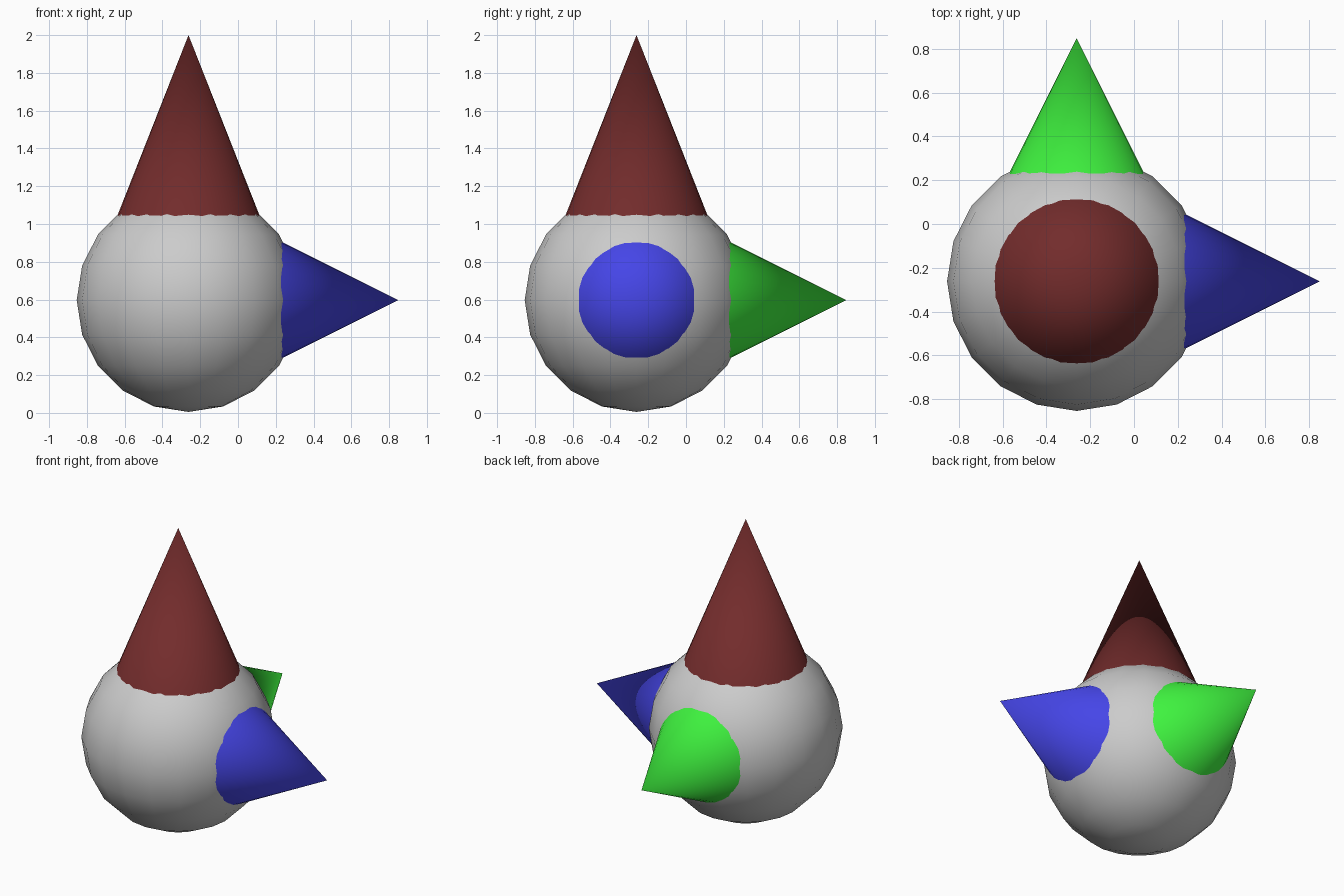
import bpy
from mathutils import Vector
from math import radians

if "Cube" in bpy.data.objects:
    bpy.data.objects.remove(bpy.data.objects["Cube"])

CENTER = Vector((-0.262, -0.262, 0.597))
RADIUS = 0.592


def smooth(obj, angle):
    bpy.context.view_layer.objects.active = obj
    obj.select_set(True)
    bpy.ops.object.shade_smooth_by_angle(angle=radians(angle))


def spike(name, direction, reach, base_at, slope, color):
    """Cone along a direction; its base is sunk into the ball."""
    d = Vector(direction)
    depth = reach - base_at
    bpy.ops.mesh.primitive_cone_add(
        vertices=32, radius1=depth * slope, radius2=0, depth=depth,
        location=CENTER + d * (reach + base_at) / 2,
        rotation=d.to_track_quat('Z', 'Y').to_euler())
    obj = bpy.context.object
    obj.name = name
    mat = bpy.data.materials.new(name + "_color")
    mat.diffuse_color = (*color, 1)
    mat.use_nodes = True
    mat.node_tree.nodes["Principled BSDF"].inputs["Base Color"].default_value = mat.diffuse_color
    obj.data.materials.append(mat)
    smooth(obj, 40)


# Round ball
bpy.ops.mesh.primitive_uv_sphere_add(segments=20, ring_count=10,
                                     radius=RADIUS, location=CENTER)
ball = bpy.context.object
ball.name = "ball"
smooth(ball, 40)

# Three axis spikes
spike("top_spike", (0, 0, 1), 1.403, 0.25, 0.394, (0.17, 0.025, 0.025))
spike("side_spike", (1, 0, 0), 1.11, 0.25, 0.5, (0.06, 0.06, 0.8))
spike("back_spike", (0, 1, 0), 1.11, 0.25, 0.5, (0.05, 0.9, 0.05))
